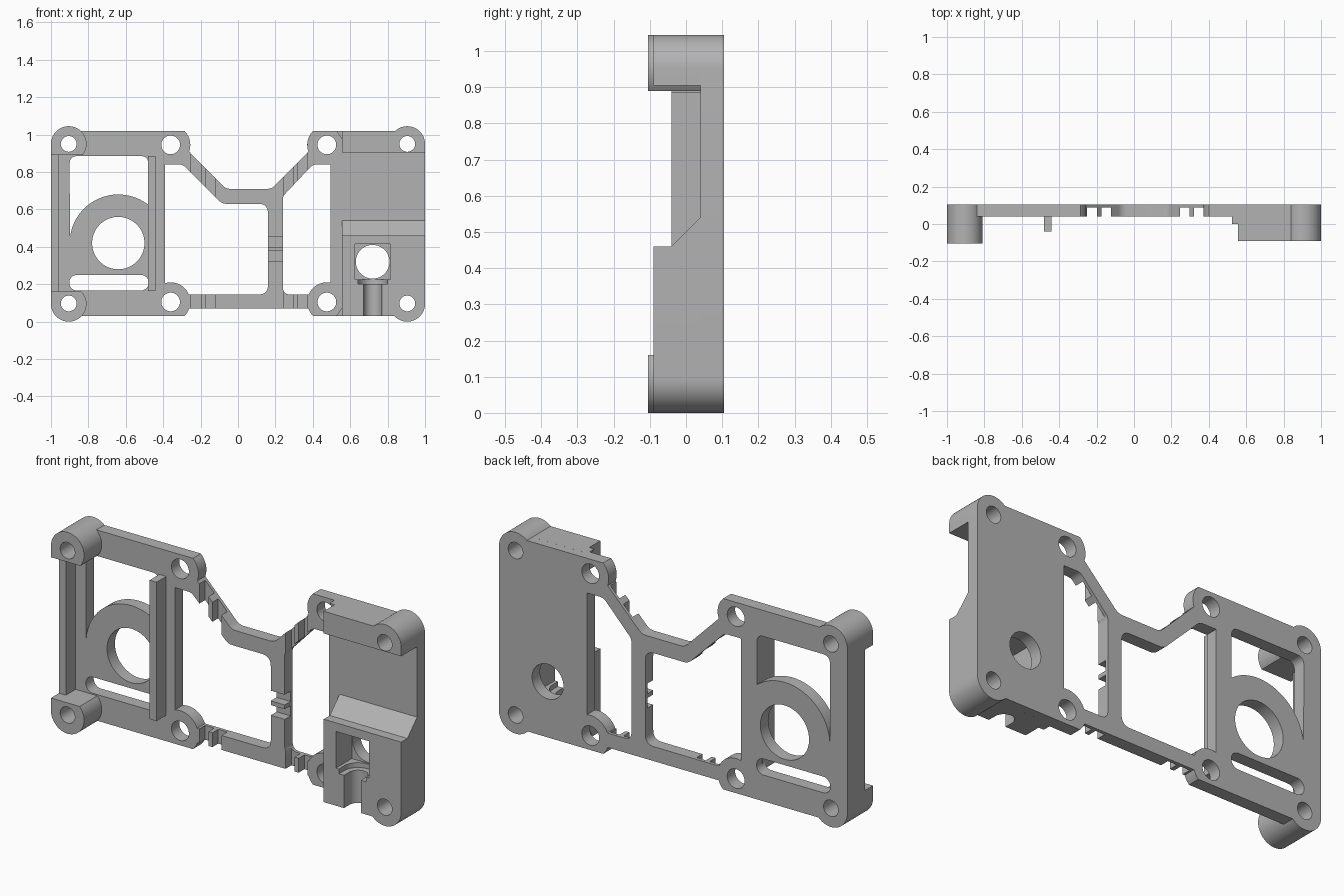
import bpy, bmesh
from math import sin, cos, radians
from mathutils import Vector

cube = bpy.data.objects.get("Cube")
if cube:
    bpy.data.objects.remove(cube)

grey = bpy.data.materials.new("plain_grey")
grey.use_nodes = True
COLOUR = (0.45, 0.45, 0.45, 1)
grey.diffuse_color = COLOUR
grey.node_tree.nodes["Principled BSDF"].inputs["Base Color"].default_value = COLOUR

BACK, FACE, INSIDE = 0.105, 0.04, 0.06   # plate back, plate front, overlap depth


def arc(cx, cz, r, a0, a1):
    n = max(4, int(abs(a1 - a0) / 6))
    angles = [radians(a0 + (a1 - a0) * i / n) for i in range(n + 1)]
    return [(cx + r * cos(a), cz + r * sin(a)) for a in angles]


def fillet(points):
    """Round every corner that carries a third value, its radius."""
    out = []
    for i, p in enumerate(points):
        if len(p) == 2:
            out.append(p)
            continue
        c = Vector(p[:2])
        u = (Vector(points[i - 1][:2]) - c).normalized()
        v = (Vector(points[(i + 1) % len(points)][:2]) - c).normalized()
        half = u.angle(v) / 2
        a, b = (c + d * p[2] / max(0.2, abs(sin(half) / cos(half))) for d in (u, v))
        for k in range(9):
            t = k / 8
            out.append(tuple(a * (1 - t) ** 2 + c * 2 * t * (1 - t) + b * t * t))
    return out


def prism(name, points, lo, hi, axis="y", helper=False):
    """Extrude a profile: (x, z) along y, (y, z) along x, or (x, y) along z."""
    place = {"y": lambda p, d: (p[0], d, p[1]),
             "x": lambda p, d: (d, p[0], p[1]),
             "z": lambda p, d: (p[0], p[1], d)}[axis]
    pts = fillet(points)
    bm = bmesh.new()
    rings = [[bm.verts.new(place(p, d)) for p in pts] for d in (lo, hi)]
    bm.faces.new(rings[0])
    bm.faces.new(rings[1])
    for i in range(len(pts)):
        j = (i + 1) % len(pts)
        bm.faces.new((rings[0][i], rings[0][j], rings[1][j], rings[1][i]))
    bmesh.ops.recalc_face_normals(bm, faces=bm.faces)
    mesh = bpy.data.meshes.new(name)
    bm.to_mesh(mesh)
    bm.free()
    mesh.materials.append(grey)
    obj = bpy.data.objects.new(name, mesh)
    bpy.context.collection.objects.link(obj)
    obj.hide_render = helper
    return obj


def rect(x0, z0, x1, z1):
    return [(x0, z0), (x1, z0), (x1, z1), (x0, z1)]


def box(name, x0, x1, y0, y1, z0, z1, helper=False):
    return prism(name, rect(x0, z0, x1, z1), y0, y1, helper=helper)


def cutter(points, lo=-0.3, hi=0.3, axis="y"):
    return prism("cutter", points, lo, hi, axis, True)


def cut(obj, cutters):
    for c in cutters:
        mod = obj.modifiers.new("cut", "BOOLEAN")
        mod.operation, mod.solver, mod.object = "DIFFERENCE", "EXACT", c
    bpy.context.view_layer.update()
    graph = bpy.context.evaluated_depsgraph_get()
    mesh = bpy.data.meshes.new_from_object(obj.evaluated_get(graph))
    obj.modifiers.clear()
    obj.data = mesh


def disc(cx, cz, r):
    return arc(cx, cz, r, 0, 354)


# Main plate outline with round ears at the corners and at the inner screws
outline = (arc(-.905, .095, .095, 180, 317) + arc(-.36, .105, .105, -45.6, -19.5)
           + arc(.475, .105, .105, 199.5, 225.6) + arc(.905, .095, .095, 223, 360)
           + arc(.905, .95, .095, 0, 133) + arc(.475, .945, .105, 134.4, 200)
           + [(.18, .71, .06), (-.065, .71, .06)]
           + arc(-.36, .945, .105, -20, 45.6) + arc(-.905, .95, .095, 47, 180))
plate = prism("mounting_plate", outline, FACE, BACK)

# Openings through the plate
ring_window = arc(-.64, .42, .26, 52, 175) + [(-.9, .885, .04), (-.48, .885, .04)]
centre_window = ([(-.39, .84), (-.295, .84, .05), (-.085, .63, .06), (.16, .63, .05),
                  (.16, .145, .05)] + arc(-.36, .105, .105, 22, 106.6))
side_window = ([(.24, .145, .04)] + arc(.475, .105, .105, 158, 79)
               + [(.495, .84), (.40, .84, .05), (.24, .67, .04)])
slot = arc(-.86, .208, .042, 90, 270) + arc(-.52, .208, .042, -90, 90)
openings = [cutter(p) for p in (ring_window, centre_window, side_window, slot)]
openings.append(cutter(disc(-.64, .42, .14)))
openings += [cutter(disc(x, z, .05)) for x in (-.36, .475) for z in (.105, .945)]

# Cable notches across the front of the thin bars
for x in (-.25, -.175, .245, .32):
    openings.append(cutter(rect(x, -.1, x + .052, 1.2), -.1, .088))
for z in (.325, .40):
    openings.append(cutter(rect(.1, z, .3, z + .053), -.1, .088))

# Corner screw holes and the round port in the right-hand block
screws = [cutter(disc(x, z, .042)) for x in (-.905, .905) for z in (.097, .95)]
port = cutter(disc(.72, .32, .09))
cut(plate, openings + screws + [port])

# Tall corner bosses, side wall and rib on the flat half
upper = prism("upper_boss", [(-1, .89)] + arc(-.905, .95, .095, -39, 180), -.105, INSIDE)
lower = prism("lower_boss", [(-1, .16)] + arc(-.905, .095, .095, 180, 403), -.105, INSIDE)
wall = box("side_wall", -1, -.96, -.04, INSIDE, .15, .90)
rib = box("inner_rib", -.48, -.44, -.04, INSIDE, .165, .885)

# Thick blocks on the other half
top_block = prism("top_block", [(.555, .905), (1, .905)] + arc(.905, .95, .095, 0, 133)
                  + [(.555, 1.02)], -.09, INSIDE)
low_block = prism("lower_block", [(.555, .03)] + arc(.905, .095, .095, 223, 360)
                  + [(1, .46), (.555, .46)], -.09, INSIDE)
ramp = prism("block_ramp", [(-.04, .46), (INSIDE, .46), (INSIDE, .54), (.04, .54)],
             .555, 1, "x")
steps = [prism("corner_step", [(.525, a), (.56, a), (.56, b)], 0, INSIDE)
         for a, b in ((1.02, .97), (.03, .08))]

# Square pocket with a round-bottomed channel leading down out of the block
pocket = cutter(rect(.625, .225, .815, .415), -.2, FACE)
channel = cutter([(.67, -.2)] + arc(.72, -.045, .048, 180, 0) + [(.77, -.2)], -.1, .3, "z")
collar = cutter([(.642, -.2)] + arc(.72, -.045, .078, 180, 0) + [(.798, -.2)], .2, .3, "z")

for part in (upper, lower, wall, top_block):
    cut(part, screws)
cut(low_block, screws + [port, pocket, channel, collar])

# Smooth the round surfaces, keep the edges crisp, and drop the cutters
for obj in [o for o in bpy.data.objects if o.name.startswith("cutter")]:
    bpy.data.objects.remove(obj)
bpy.ops.object.select_all(action="DESELECT")
parts = [plate, upper, lower, wall, rib, top_block, low_block, ramp] + steps
for part in parts:
    part.select_set(True)
bpy.context.view_layer.objects.active = plate
bpy.ops.object.shade_smooth_by_angle(angle=radians(30))
